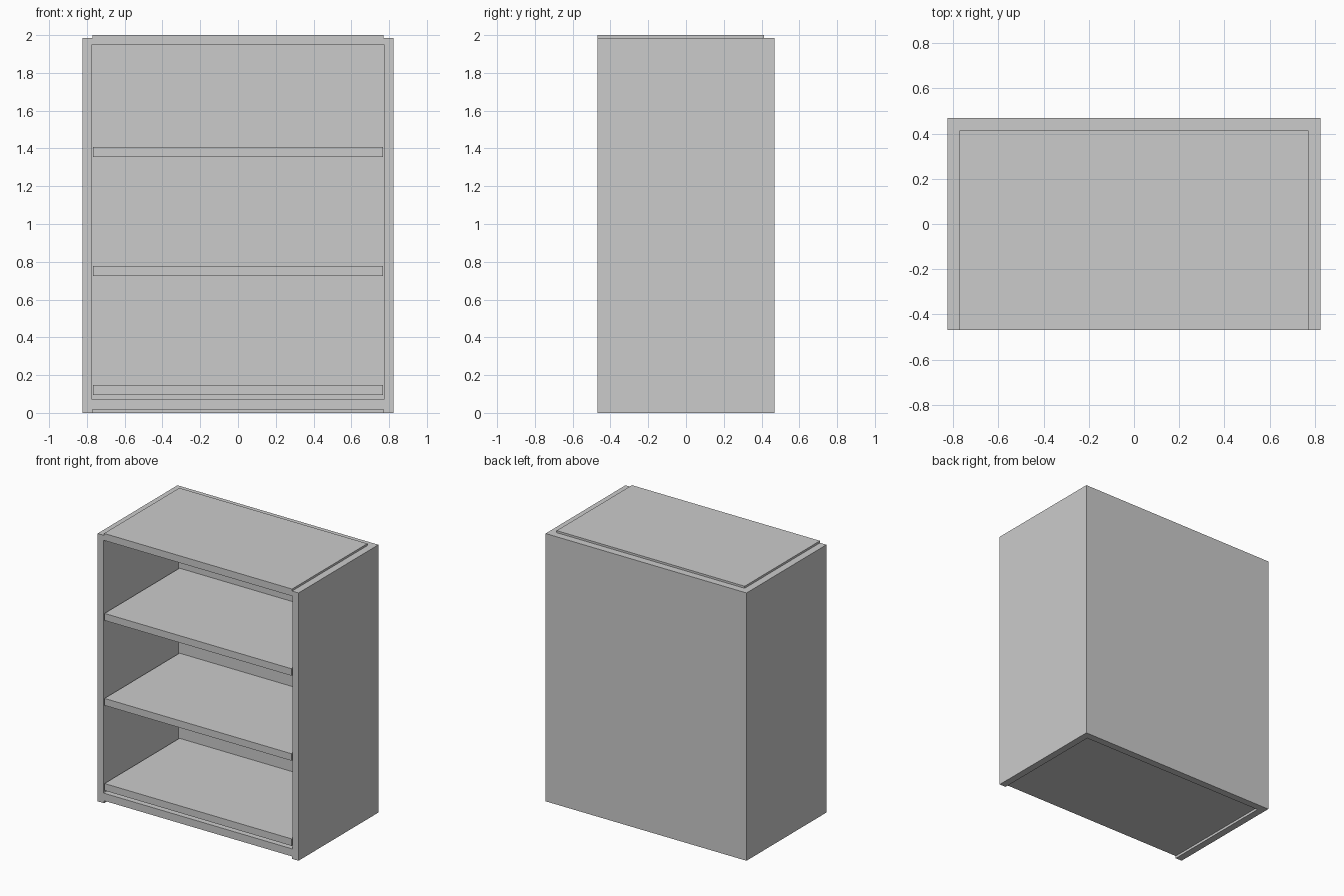
import bpy, bmesh
from mathutils import Vector

if "Cube" in bpy.data.objects:
    bpy.data.objects.remove(bpy.data.objects["Cube"])


def box(name, lo, hi):
    """Axis-aligned box between two corners."""
    lo, hi = Vector(lo), Vector(hi)
    bm = bmesh.new()
    bmesh.ops.create_cube(bm, size=1)
    for v in bm.verts:
        v.co = Vector(c * s for c, s in zip(v.co, hi - lo)) + (lo + hi) / 2
    me = bpy.data.meshes.new(name)
    bm.to_mesh(me)
    bm.free()
    ob = bpy.data.objects.new(name, me)
    bpy.context.collection.objects.link(ob)
    return ob


def cut(target, lo, hi):
    """Subtract a box from the target, then discard the cutter."""
    cutter = box("cutter", lo, hi)
    cutter.hide_render = True
    mod = target.modifiers.new("cut", 'BOOLEAN')
    mod.operation = 'DIFFERENCE'
    mod.solver = 'EXACT'
    mod.object = cutter
    bpy.context.view_layer.objects.active = target
    bpy.ops.object.modifier_apply(modifier=mod.name)
    bpy.data.objects.remove(cutter)


W, D = 0.824, 0.468          # half width, half depth
TOP_X, TOP_Y = 0.771, 0.414  # edges of the raised top and recessed base
SIDE_Z = 1.985               # height of the sides and back

# Carcass: sides, back, top and base in one solid
carcass = box("carcass", (-W, -D, 0), (W, D, 2))

# Open shelf space
cut(carcass, (-0.776, -1, 0.074), (0.776, TOP_Y, 1.948))

# Recess under the base, open at the front
cut(carcass, (-TOP_X, -1, -0.1), (TOP_X, TOP_Y, 0.018))

# Step down around the raised top
cut(carcass, (-1, TOP_Y, SIDE_Z), (1, 1, 2.1))
for x0, x1 in ((-1, -TOP_X), (TOP_X, 1)):
    cut(carcass, (x0, -1, SIDE_Z), (x1, 1, 2.1))

# Three loose shelves with a small gap at each end
for i, z in enumerate((0.095, 0.726, 1.356)):
    box(f"shelf_{i + 1}", (-0.767, -D, z), (0.767, TOP_Y - 0.004, z + 0.052))
